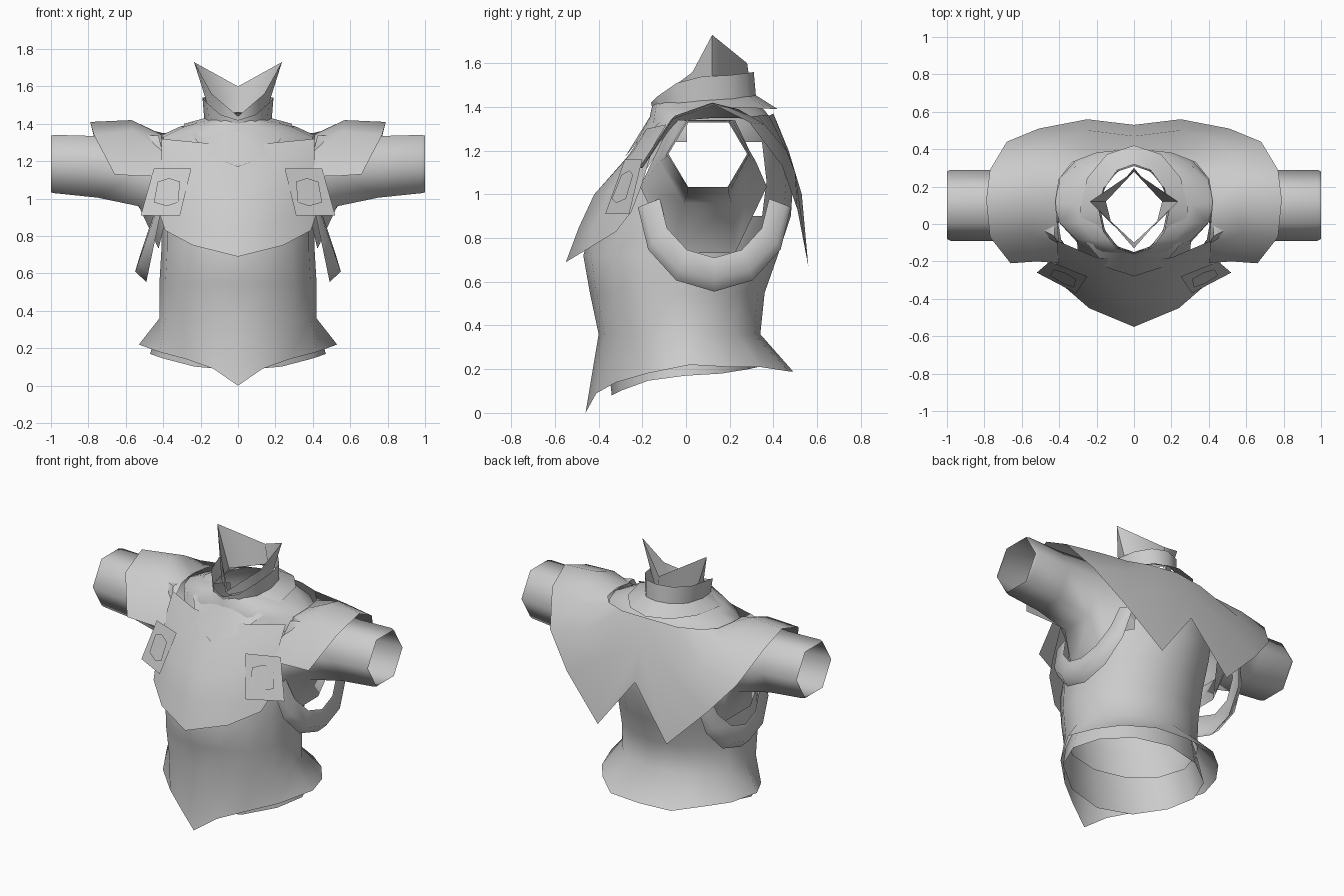
import bpy
import bmesh
from math import sin, cos, pi, radians

default_cube = bpy.data.objects.get("Cube")
if default_cube:
    bpy.data.objects.remove(default_cube, do_unlink=True)

grey = bpy.data.materials.new("plain_grey")
grey.use_nodes = True
grey_value = (.6, .6, .6, 1)
grey.diffuse_color = grey_value
grey.node_tree.nodes["Principled BSDF"].inputs["Base Color"].default_value = grey_value


def half_sheet(name, rows, closed=False, skip=None):
    """Skin rows of points into a smooth sheet and mirror it across the middle."""
    mesh = bpy.data.meshes.new(name)
    bm = bmesh.new()
    grid = [[bm.verts.new(point) for point in row] for row in rows]
    for lower, upper in zip(grid, grid[1:]):
        count = len(lower)
        for i in range(count if closed else count - 1):
            j = (i + 1) % count
            bm.faces.new((lower[i], lower[j], upper[j], upper[i]))
    if skip:
        unwanted = [f for f in bm.faces if skip(f.calc_center_median())]
        bmesh.ops.delete(bm, geom=unwanted, context="FACES")
    bmesh.ops.recalc_face_normals(bm, faces=bm.faces)
    bm.to_mesh(mesh)
    bm.free()
    mesh.materials.append(grey)
    part = bpy.data.objects.new(name, mesh)
    bpy.context.collection.objects.link(part)
    bpy.ops.object.select_all(action="DESELECT")
    part.select_set(True)
    bpy.context.view_layer.objects.active = part
    bpy.ops.object.shade_smooth_by_angle(angle=radians(65))
    mirror = part.modifiers.new("mirror", "MIRROR")
    mirror.use_clip = True


def half_ring(width, front, back, z_front, z_side=None, z_back=None, steps=6):
    """Half an oval from the front middle, round the side, to the back middle."""
    z_side = z_front if z_side is None else z_side
    z_back = z_side if z_back is None else z_back
    middle, depth = (front + back) / 2, (back - front) / 2
    points = []
    for i in range(steps + 1):
        angle = pi * i / steps - pi / 2
        s = sin(angle)
        z_end = z_front if s < 0 else z_back
        x = 0 if i in (0, steps) else width * cos(angle)
        points.append((x, middle + depth * s, z_side + (z_end - z_side) * s * s))
    return points


def sleeve_ring(x, y, z, radius_y, radius_z, wrap=0):
    """Six-sided ring round the arm; wrap pulls front and back inward."""
    angles = [pi * i / 3 for i in range(6)]
    return [(x - wrap * cos(a) ** 2, y + radius_y * cos(a), z + radius_z * sin(a))
            for a in angles]


def under_arm_arc(x, drop_x, radius_y, top, drop, steps=6):
    """Hanging arc from the chest, under the arm, to the back."""
    angles = [pi * i / steps for i in range(steps + 1)]
    return [(x + drop_x * sin(a), .13 - radius_y * cos(a), top - drop * sin(a)) for a in angles]


def in_armhole(centre):
    if centre.z > 1.24:
        return centre.x > .3 and centre.z < 1.31 and abs(centre.y - .1) < .12
    return centre.x > .3 and centre.z > .88 and -.12 < centre.y < .32


# Body shell with open arm holes, flaring into a skirt with a pointed front
skirt_hem = [
    (0, -.46, 0), (.13, -.41, .09), (.27, -.32, .14), (.42, -.18, .18), (.53, .02, .22),
    (.47, .2, .21), (.37, .34, .21), (.22, .47, .19), (0, .49, .19),
]
body_sections = [
    (.42, -.40, .34, .36), (.42, -.44, .36, .55), (.41, -.47, .42, .72),
    (.41, -.42, .48, .9), (.42, -.34, .49, 1.06), (.43, -.19, .44, 1.24),
    (.43, -.17, .40, 1.33), (.31, -.16, .36, 1.385), (.18, -.15, .31, 1.42),
]
half_sheet("body", [skirt_hem] + [half_ring(*s, steps=8) for s in body_sections],
           skip=in_armhole)

# Shorter lining inside the skirt
half_sheet("skirt_lining", [
    half_ring(.41, -.37, .33, .36),
    half_ring(.47, -.34, .33, .08, .17, .21),
])

# Sleeves widening into the arm holes
half_sheet("sleeves", [
    sleeve_ring(.45, .08, 1.035, .29, .35, wrap=.1),
    sleeve_ring(.53, .1, 1.15, .22, .22),
    sleeve_ring(.75, .1, 1.17, .19, .19),
    sleeve_ring(.98, .1, 1.185, .19, .18),
    sleeve_ring(1, .1, 1.185, .18, .175),
], closed=True)

# Chest plate with a keel and pointed hem
half_sheet("breastplate", [
    [(0, -.55, .69), (.24, -.45, .75), (.39, -.32, .83)],
    [(0, -.49, .85), (.24, -.41, .88), (.42, -.25, .92)],
    [(0, -.42, 1), (.24, -.35, 1.02), (.42, -.2, 1.05)],
    [(0, -.27, 1.17), (.22, -.24, 1.2), (.41, -.15, 1.22)],
    [(0, -.19, 1.28), (.2, -.18, 1.3), (.41, -.09, 1.32)],
])

# Wide loose strap hanging below each arm
half_sheet("arm_straps", [
    under_arm_arc(.43, .09, .25, .98, .27),
    under_arm_arc(.43, .12, .33, .95, .34),
    under_arm_arc(.41, .08, .35, .94, .385),
])

# Shoulder cape: neck edge, crown and hem, from the back middle to the front
half_sheet("cape", [
    [(0, .40, 1.37), (.2, .38, 1.36), (.33, .33, 1.36), (.40, .24, 1.35),
     (.42, .12, 1.35), (.41, 0, 1.34), (.40, -.12, 1.24), (.40, -.21, 1.12)],
    [(0, .47, 1.2), (.24, .5, 1.1), (.42, .46, 1.2), (.53, .36, 1.32),
     (.56, .24, 1.39), (.57, .12, 1.42), (.56, -.05, 1.36), (.52, -.2, 1.12)],
    [(0, .53, 1), (.25, .56, .67), (.51, .51, .93), (.68, .44, 1.13),
     (.77, .29, 1.33), (.79, .13, 1.41), (.77, -.07, 1.34), (.66, -.21, 1.13)],
])

# Yoke lying round the neck
half_sheet("yoke", [
    half_ring(.18, -.15, .31, 1.38, 1.43, 1.46),
    half_ring(.29, -.28, .42, 1.17, 1.40, 1.39),
])

# Standing collar and the pointed collar inside it
half_sheet("outer_collar", [
    half_ring(.18, -.15, .32, 1.37, 1.42, 1.45),
    half_ring(.19, -.16, .31, 1.42, 1.54, 1.56),
])
half_sheet("inner_collar", [
    [(0, -.1, 1.41), (.12, 0, 1.44), (.15, .12, 1.46), (0, .3, 1.46)],
    [(0, -.13, 1.44), (.14, .03, 1.56), (.235, .12, 1.73), (0, .28, 1.6)],
])

# Tilted chest pockets, each with a thin badge
half_sheet("chest_pockets", [
    [(.25, -.28, 1.16), (.45, -.2, 1.16)],
    [(.31, -.37, .91), (.52, -.26, .91)],
])
half_sheet("pocket_badges", [
    [(.31, -.295, 1.09), (.37, -.26, 1.11), (.43, -.242, 1.09)],
    [(.32, -.34, .98), (.38, -.319, .96), (.45, -.275, .98)],
])
